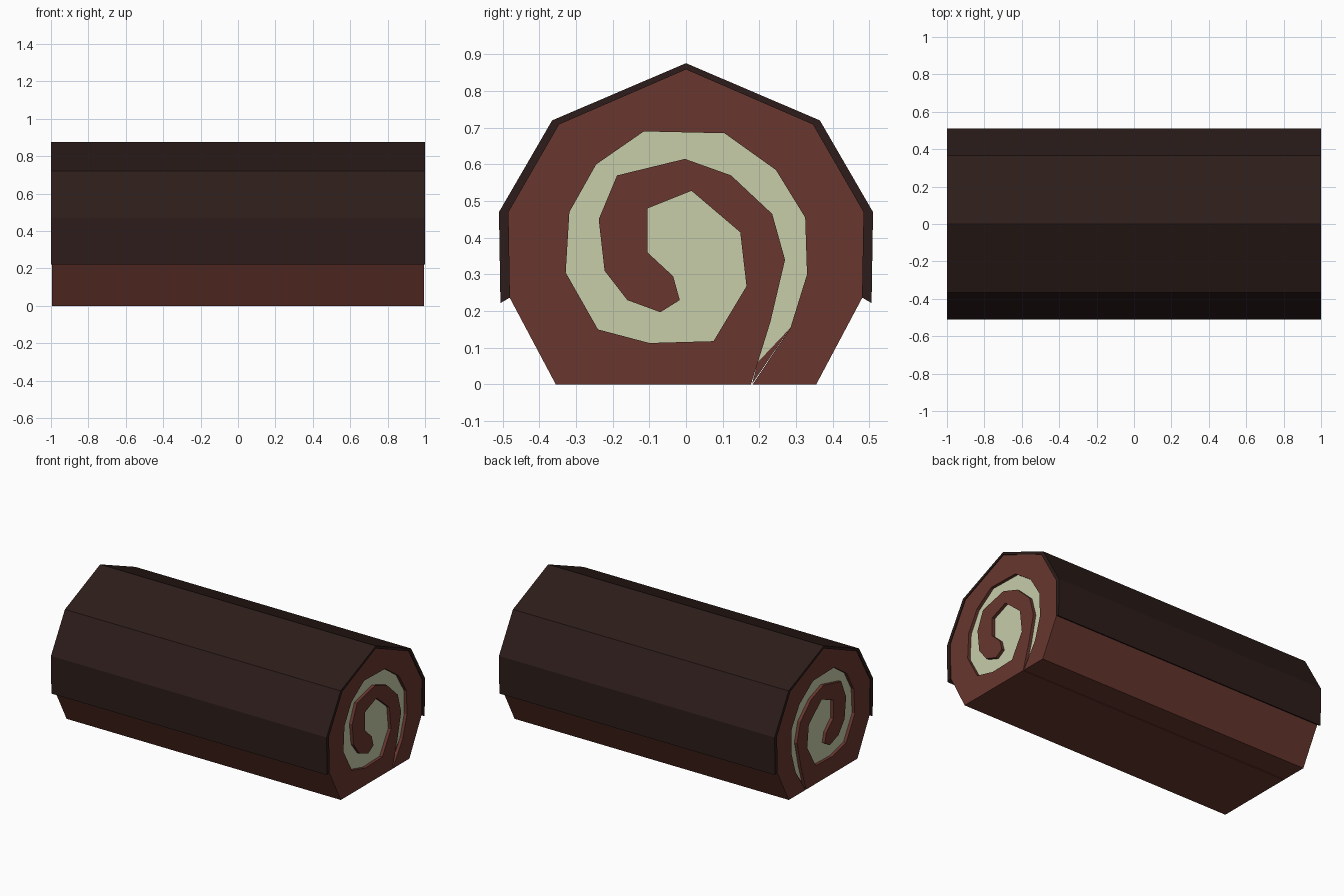
import bpy, bmesh

if "Cube" in bpy.data.objects:
    bpy.data.objects.remove(bpy.data.objects["Cube"])


def material(name, rgb):
    m = bpy.data.materials.new(name)
    m.diffuse_color = (*rgb, 1)
    m.use_nodes = True
    m.node_tree.nodes["Principled BSDF"].inputs["Base Color"].default_value = m.diffuse_color
    return m


def extrude_profile(name, pts, half, mat):
    """Extrude a closed (y, z) profile along x from -half to +half."""
    bm = bmesh.new()
    face = bm.faces.new([bm.verts.new((-half, y, z)) for y, z in pts])
    ext = bmesh.ops.extrude_face_region(bm, geom=[face], use_keep_orig=True)
    verts = [g for g in ext["geom"] if isinstance(g, bmesh.types.BMVert)]
    bmesh.ops.translate(bm, verts=verts, vec=(2 * half, 0, 0))
    bmesh.ops.recalc_face_normals(bm, faces=bm.faces)
    bmesh.ops.triangulate(bm, faces=[f for f in bm.faces if len(f.verts) > 4])
    me = bpy.data.meshes.new(name)
    bm.to_mesh(me)
    bm.free()
    me.materials.append(mat)
    ob = bpy.data.objects.new(name, me)
    bpy.context.collection.objects.link(ob)
    return ob


def mirrored(right):
    """Right-hand points from bottom to the top centre, plus their mirror."""
    return right + [(-y, z) for y, z in reversed(right[:-1])]


sponge_mat = material("sponge", (0.14, 0.038, 0.028))
cream_mat = material("cream", (0.57, 0.61, 0.40))
icing_mat = material("icing", (0.025, 0.012, 0.010))

# Cream spiral: outer edge from the tail inwards, then inner edge back out
spiral = [(0.285, 0.155), (0.33, 0.30), (0.325, 0.455), (0.245, 0.585),
          (0.105, 0.685), (-0.115, 0.69), (-0.245, 0.60), (-0.318, 0.47),
          (-0.328, 0.305), (-0.24, 0.15), (-0.10, 0.113), (0.075, 0.118),
          (0.165, 0.268), (0.148, 0.415), (0.015, 0.528), (-0.105, 0.48),
          (-0.105, 0.36), (-0.035, 0.295), (-0.017, 0.23), (-0.07, 0.197),
          (-0.16, 0.23), (-0.222, 0.31), (-0.238, 0.45), (-0.188, 0.57),
          (-0.003, 0.615), (0.123, 0.57), (0.235, 0.465), (0.27, 0.34),
          (0.23, 0.17)]

# Rolled sponge: faceted outside, with the spiral slot open at the bottom
outer = mirrored([(0.355, 0), (0.481, 0.237), (0.485, 0.47),
                  (0.347, 0.71), (0, 0.86)])
extrude_profile("sponge_roll",
                [(0.182, 0)] + outer + [(0.177, 0)] + spiral[::-1],
                0.995, sponge_mat)

# Cream filling, slightly recessed at both ends
extrude_profile("cream_filling", spiral + [(0.195, 0.06)], 0.975, cream_mat)

# Closing seam of the sponge below the cream tail
extrude_profile("sponge_seam", [(0.18, 0.001), (0.285, 0.155), (0.195, 0.06)],
                0.975, sponge_mat)

# Chocolate icing shell over the top and sides
shell_out = mirrored([(0.506, 0.222), (0.51, 0.47), (0.365, 0.72), (0, 0.876)])
shell_in = mirrored([(0.48, 0.237), (0.484, 0.47), (0.346, 0.709), (0, 0.859)])
extrude_profile("icing_shell", shell_out + shell_in[::-1], 1.0, icing_mat)
